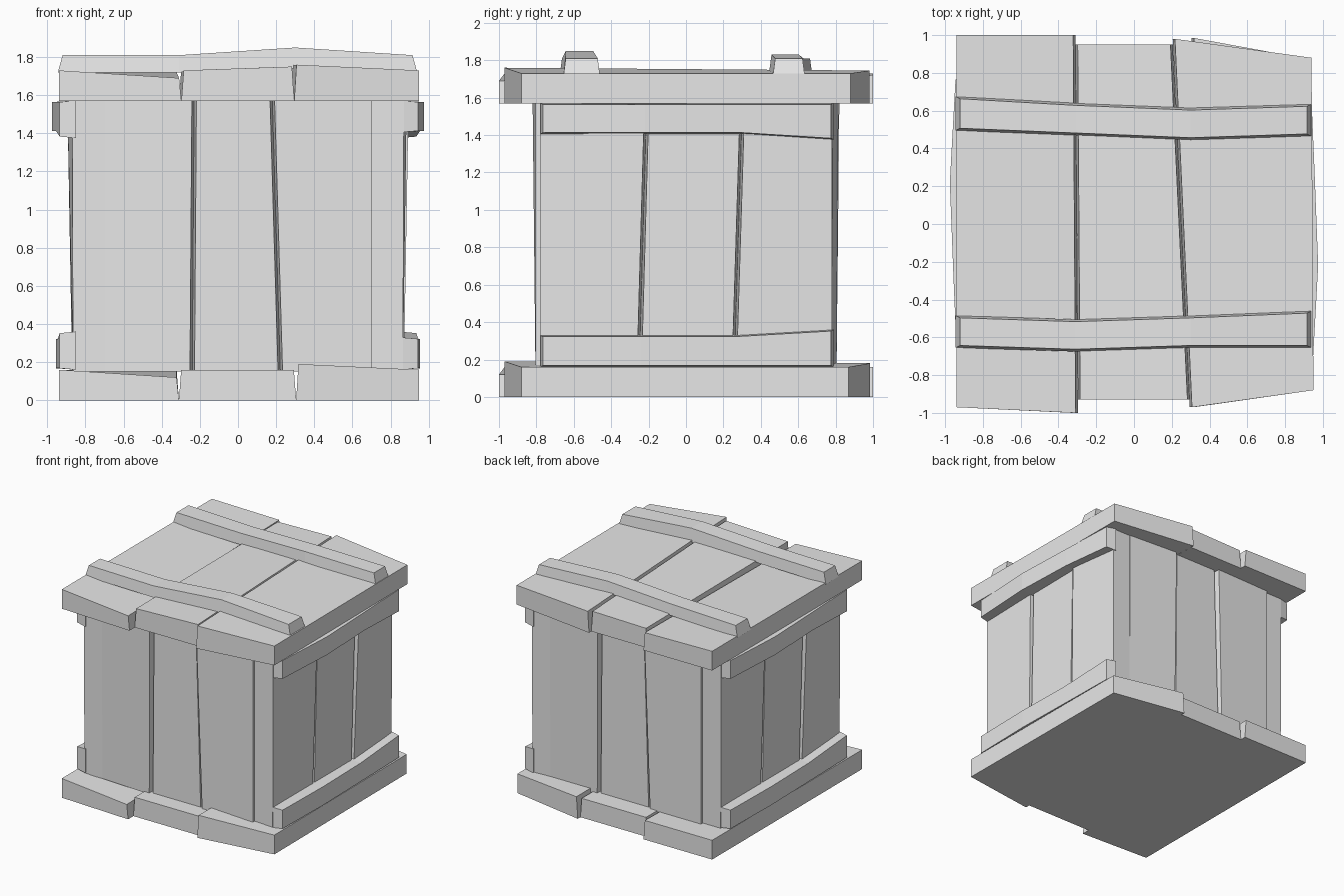
import bpy
from mathutils import Vector

cube = bpy.data.objects.get("Cube")
if cube:
    bpy.data.objects.remove(cube, do_unlink=True)

grey = bpy.data.materials.new("plain_grey")
grey.use_nodes = True
grey.diffuse_color = (0.8, 0.8, 0.8, 1)
grey.node_tree.nodes["Principled BSDF"].inputs["Base Color"].default_value = (0.8, 0.8, 0.8, 1)

# Frames map (along, across, outward) to model space
FLAT = lambda u, v, d: (u, v, d)
FRONT = lambda u, v, d: (u, -d, v)
BACK = lambda u, v, d: (-u, d, v)
LEFT = lambda u, v, d: (d, u, v)
RIGHT = lambda u, v, d: (-d, -u, v)


def board(name, frame, stations, base, taper):
    """Tapered board; station = (u_lo, u_hi, v_lo, v_hi, top_lo, top_hi)."""
    start, end, side = taper
    last = len(stations) - 1
    verts, faces = [], []
    for i, (ul, uh, vl, vh, tl, th) in enumerate(stations):
        low = base[i] if isinstance(base, (list, tuple)) else base
        shift = start if i == 0 else -end if i == last else 0
        verts += [frame(ul, vl, low), frame(uh, vh, low),
                  frame(uh + shift, vh - side, th), frame(ul + shift, vl + side, tl)]
    for i in range(last):
        a, b = 4 * i, 4 * i + 4
        for k in range(4):
            n = (k + 1) % 4
            faces.append((a + k, b + k, b + n, a + n))
    faces += [(0, 1, 2, 3), tuple(4 * last + k for k in (3, 2, 1, 0))]
    mesh = bpy.data.meshes.new(name)
    mesh.from_pydata([Vector(v) for v in verts], [], faces)
    mesh.materials.append(grey)
    obj = bpy.data.objects.new(name, mesh)
    bpy.context.collection.objects.link(obj)
    # Make all faces point outward
    import bmesh
    bm = bmesh.new()
    bm.from_mesh(mesh)
    bmesh.ops.recalc_face_normals(bm, faces=bm.faces)
    bm.to_mesh(mesh)
    bm.free()


V = 0.012  # half width of the grooves between boards

# Lid boards
board("lid_board_right", FLAT, [(-.94, -.94, -.97, 1, 1.73, 1.73),
      (-.297, -.31, -1, 1, 1.69, 1.72)], 1.57, (0, V, 0))
board("lid_board_middle", FLAT, [(-.297, -.31, -.93, .95, 1.73, 1.73),
      (.295, .205, -.93, .95, 1.75, 1.74)], 1.57, (V, V, 0))
board("lid_board_left", FLAT, [(.295, .205, -.97, .98, 1.76, 1.745),
      (.95, .94, -.88, .88, 1.73, 1.73)], 1.57, (V, 0, 0))

# Base boards
board("base_board_right", FLAT, [(-.94, -.94, -.97, 1, .16, .16),
      (-.31, -.31, -1, 1, .12, .16)], 0, (0, V, 0))
board("base_board_middle", FLAT, [(-.31, -.31, -.93, .95, .16, .16),
      (.305, .305, -.93, .95, .16, .16)], 0, (V, V, 0))
board("base_board_left", FLAT, [(.305, .305, -.97, .985, .19, .18),
      (.95, .94, -.88, .87, .16, .16)], 0, (V, 0, 0))

# Walls: opposite sides repeat by a half turn
LO, HI = .15, 1.572
for name, frame in (("front", FRONT), ("back", BACK)):
    board(name + "_plank_a", frame, [(-.7, -.7, LO, HI, .78, .785),
          (-.24, -.23, LO, HI, .805, .815)], .69, (0, V, 0))
    board(name + "_plank_b", frame, [(-.24, -.23, LO, HI, .79, .79),
          (.222, .18, LO, HI, .79, .79)], .69, (V, V, 0))
    board(name + "_plank_c", frame, [(.222, .18, LO, HI, .805, .82),
          (.7, .7, LO, HI, .805, .805)], .69, (V, 0, 0))

for name, frame in (("left", LEFT), ("right", RIGHT)):
    board(name + "_plank_a", frame, [(-.78, -.78, LO, HI, .865, .87),
          (-.25, -.21, LO, HI, .865, .885)], .7, (0, V, 0))
    board(name + "_plank_b", frame, [(-.25, -.21, LO, HI, .865, .87),
          (.258, .302, LO, HI, .865, .875)], .7, (V, V, 0))
    board(name + "_plank_c", frame, [(.258, .302, LO, HI, .87, .895),
          (.78, .78, LO, HI, .865, .87)], .7, (V, 0, 0))
    # Side battens, gently bent along their length
    board(name + "_upper_batten", frame, [(-.78, -.78, 1.405, 1.572, .945, .945),
          (-.22, -.22, 1.405, 1.572, .975, .975), (.3, .3, 1.405, 1.572, .955, .955),
          (.79, .79, 1.375, 1.572, .935, .935)], .85, (.015, .015, .008))
    board(name + "_lower_batten", frame, [(-.78, -.78, .16, .33, .945, .945),
          (-.24, -.24, .16, .33, .955, .955), (.26, .26, .16, .33, .945, .945),
          (.79, .79, .16, .36, .935, .935)], .85, (.015, .015, .008))

# Lid battens
under = (1.72, 1.72, 1.74, 1.72)
board("lid_front_batten", FLAT, [(-.945, -.945, -.655, -.485, 1.81, 1.81),
      (-.31, -.31, -.675, -.505, 1.81, 1.81), (.3, .3, -.655, -.485, 1.85, 1.85),
      (.94, .94, -.655, -.46, 1.81, 1.81)], under, (.025, .025, .012))
board("lid_back_batten", FLAT, [(-.945, -.945, .495, .675, 1.81, 1.81),
      (-.31, -.31, .47, .64, 1.81, 1.81), (.3, .3, .445, .615, 1.83, 1.83),
      (.94, .94, .465, .635, 1.81, 1.81)], under, (.025, .025, .012))
